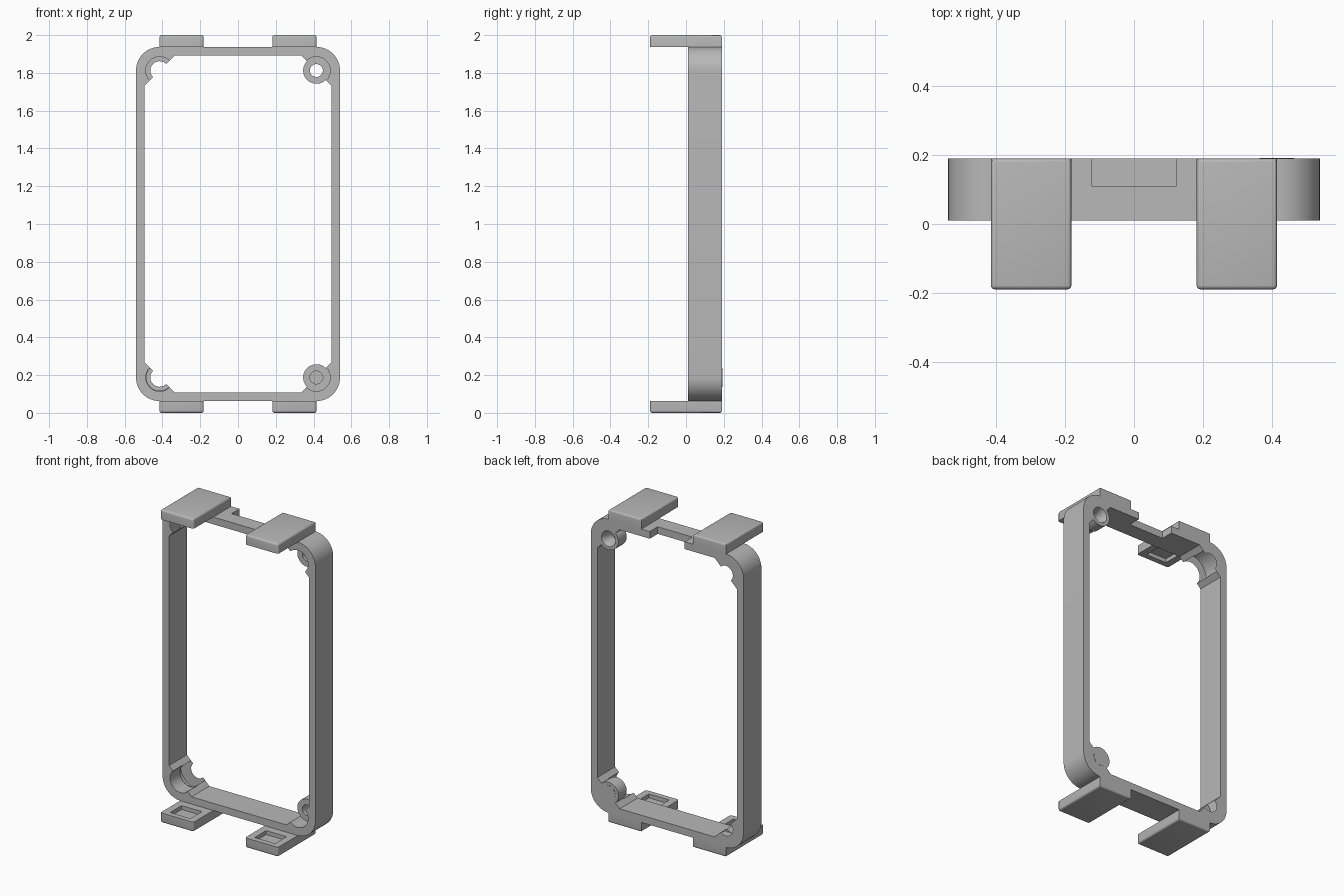
import bpy, bmesh
from math import cos, sin, pi, radians
from mathutils import Vector

cube = bpy.data.objects.get("Cube")
if cube:
    bpy.data.objects.remove(cube, do_unlink=True)

grey = bpy.data.materials.new("light_grey_plastic")
grey.use_nodes = True
grey.diffuse_color = (0.48, 0.48, 0.48, 1)
grey.node_tree.nodes["Principled BSDF"].inputs["Base Color"].default_value = grey.diffuse_color

HALF_X, HALF_Z, WALL, MID = 0.54, 0.9375, 0.046, 1.0
FRONT, BACK, STEP = 0.01, 0.19, 0.11
RADIUS = 0.125
CX, CZ = HALF_X - RADIUS, HALF_Z - RADIUS
SIGNS = [(1, 1), (-1, 1), (-1, -1), (1, -1)]


def finish(name, bm):
    bmesh.ops.recalc_face_normals(bm, faces=bm.faces)
    mesh = bpy.data.meshes.new(name)
    bm.to_mesh(mesh)
    bm.free()
    mesh.materials.append(grey)
    obj = bpy.data.objects.new(name, mesh)
    bpy.context.collection.objects.link(obj)
    return obj


def prism(name, outline, y0, y1):
    """Extrude an x-z outline from y0 to y1."""
    bm = bmesh.new()
    face = bm.faces.new([bm.verts.new((x, y0, z)) for x, z in outline])
    moved = bmesh.ops.extrude_face_region(bm, geom=[face])["geom"]
    bmesh.ops.translate(bm, vec=(0, y1 - y0, 0),
                        verts=[v for v in moved if isinstance(v, bmesh.types.BMVert)])
    return finish(name, bm)


def lathe(name, centre, r0, r1, y0, y1):
    """Cylinder or cone along y."""
    bm = bmesh.new()
    n = 48
    rings = [[bm.verts.new((centre[0] + r * cos(2 * pi * i / n), y,
                            centre[1] + r * sin(2 * pi * i / n))) for i in range(n)]
             for r, y in ((r0, y0), (r1, y1))]
    for ring in rings:
        bm.faces.new(ring)
    for i in range(n):
        j = (i + 1) % n
        bm.faces.new((rings[0][i], rings[0][j], rings[1][j], rings[1][i]))
    return finish(name, bm)


def box(name, lo, hi):
    bm = bmesh.new()
    bmesh.ops.create_cube(bm, size=1)
    lo, hi = Vector(lo), Vector(hi)
    for v in bm.verts:
        v.co = Vector([a + (c + 0.5) * (b - a) for a, b, c in zip(lo, hi, v.co)])
    return finish(name, bm)


def combine(obj, tool, operation):
    """Apply a boolean and remove its tool."""
    mod = obj.modifiers.new("combine", "BOOLEAN")
    mod.operation, mod.solver, mod.object = operation, "EXACT", tool
    activate(obj)
    bpy.ops.object.modifier_apply(modifier=mod.name)
    bpy.data.objects.remove(tool, do_unlink=True)


def activate(obj):
    bpy.ops.object.select_all(action="DESELECT")
    obj.select_set(True)
    bpy.context.view_layer.objects.active = obj


# Frame: rounded outside, opening with chamfered corners
outer = []
for k, (sx, sz) in enumerate(SIGNS):
    for i in range(17):
        a = pi / 2 * (k + i / 16)
        outer.append((sx * CX + RADIUS * cos(a), MID + sz * CZ + RADIUS * sin(a)))
inner = []
reach = RADIUS - WALL
for k, (sx, sz) in enumerate(SIGNS):
    pair = [(sx * (CX + reach), MID + sz * (CZ - reach)),
            (sx * (CX - reach), MID + sz * (CZ + reach))]
    inner += pair if sx * sz > 0 else pair[::-1]
frame = prism("frame", outer, FRONT, BACK)
combine(frame, prism("opening_cutter", inner, FRONT - 0.1, BACK + 0.1), "DIFFERENCE")

# Screw bosses set into rounded corner pockets
for sx, sz in SIGNS:
    c = (sx * CX, MID + sz * CZ)
    combine(frame, lathe("pocket_cutter", c, 0.073, 0.073, FRONT - 0.1, STEP), "DIFFERENCE")
    combine(frame, lathe("boss", c, 0.07, 0.07, STEP - 0.004, BACK), "UNION")
    combine(frame, lathe("hole_cutter", c, 0.034, 0.034, 0, BACK + 0.1), "DIFFERENCE")
    combine(frame, lathe("countersink_cutter", c, 0.034, 0.05, BACK - 0.045, BACK + 0.002), "DIFFERENCE")

# Notch in the back half of the top wall
combine(frame, box("notch_cutter", (-0.123, STEP, MID + HALF_Z - 0.1),
                   (0.123, BACK + 0.1, MID + HALF_Z + 0.1)), "DIFFERENCE")
parts = [frame]

# Clips: rounded tabs with a shallow socket on the inner face
for sx, sz in SIGNS:
    name = ("top" if sz > 0 else "bottom") + ("_left" if sx > 0 else "_right") + "_clip"
    xs = sorted((sx * 0.182, sx * 0.416))
    zs = sorted((MID + sz * HALF_Z, MID + sz * 1.0))
    clip = box(name, (xs[0], -0.19, zs[0]), (xs[1], BACK, zs[1]))
    bm = bmesh.new()
    bm.from_mesh(clip.data)
    edges = []
    for e in bm.edges:
        mid = (e.verts[0].co + e.verts[1].co) / 2
        upright = abs(e.verts[0].co.z - e.verts[1].co.z) > 0.01
        if abs(mid.z - MID) > 0.99 or (upright and mid.y < 0):
            edges.append(e)
    bmesh.ops.bevel(bm, geom=edges, offset=0.012, segments=4, profile=0.5, affect="EDGES")
    bm.to_mesh(clip.data)
    bm.free()
    zs = sorted((MID + sz * (HALF_Z - 0.02), MID + sz * (HALF_Z + 0.025)))
    combine(clip, box("socket_cutter", (xs[0] + 0.045, -0.155, zs[0]),
                      (xs[1] - 0.045, -0.04, zs[1])), "DIFFERENCE")
    parts.append(clip)

for part in parts:
    activate(part)
    bpy.ops.object.shade_smooth_by_angle(angle=radians(30))
